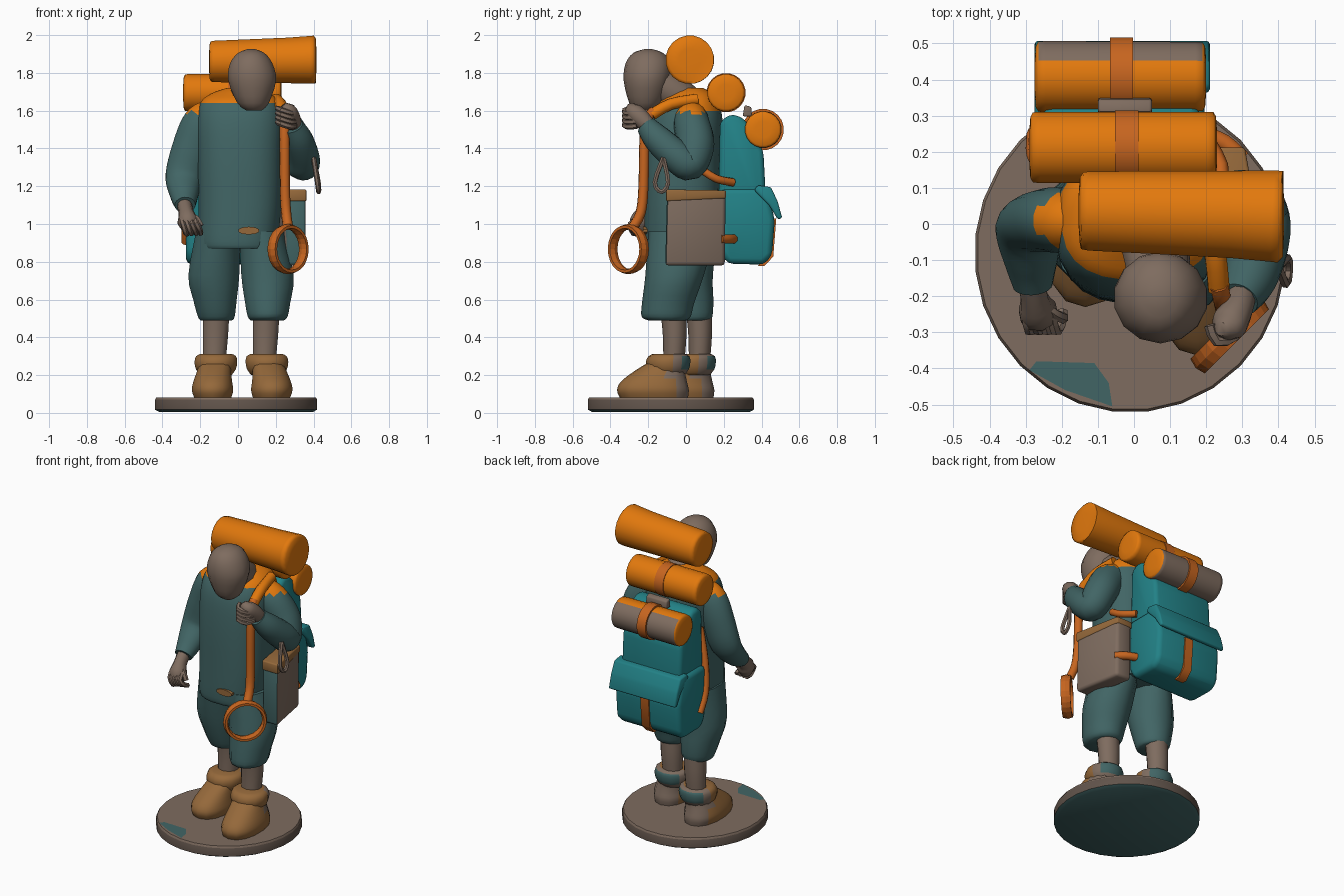
import bpy, bmesh, math
from mathutils import Vector

cube = bpy.data.objects.get("Cube")
if cube:
    bpy.data.objects.remove(cube, do_unlink=True)


def material(name, rgb):
    m = bpy.data.materials.new(name)
    m.use_nodes = True
    m.diffuse_color = (*rgb, 1)
    m.node_tree.nodes["Principled BSDF"].inputs["Base Color"].default_value = (*rgb, 1)
    return m


ORANGE = material("orange", (0.76, 0.19, 0.004))
STRAP = material("burnt orange", (0.57, 0.13, 0.014))
TEAL = material("bright teal", (0.016, 0.22, 0.24))
CLOTH = material("grey teal", (0.053, 0.13, 0.13))
BROWN = material("grey brown", (0.21, 0.15, 0.115))
TAN = material("tan", (0.3, 0.14, 0.043))
DARK = material("dark brown", (0.12, 0.088, 0.07))


def finish(name, bm, mat, angle=50):
    bmesh.ops.recalc_face_normals(bm, faces=bm.faces)
    me = bpy.data.meshes.new(name)
    bm.to_mesh(me)
    bm.free()
    me.materials.append(mat)
    me.shade_smooth()
    me.set_sharp_from_angle(angle=math.radians(angle))
    ob = bpy.data.objects.new(name, me)
    bpy.context.collection.objects.link(ob)
    return ob


def paint(ob, mat, rule):
    """Give mat to the faces whose centre and normal pass the rule."""
    ob.data.materials.append(mat)
    slot = len(ob.data.materials) - 1
    for p in ob.data.polygons:
        if rule(p.center, p.normal):
            p.material_index = slot


def spline(secs, steps):
    """Smooth a list of sections with a Catmull-Rom curve."""
    s = [Vector(v) for v in secs]
    out = []
    for i in range(len(s) - 1):
        a, b, c, d = s[max(i - 1, 0)], s[i], s[i + 1], s[min(i + 2, len(s) - 1)]
        for k in range(steps):
            t = k / steps
            out.append((2 * b + (c - a) * t + (2 * a - 5 * b + 4 * c - d) * t * t
                        + (3 * b - a - 3 * c + d) * t ** 3) / 2)
    return out + [s[-1]]


def loft(name, secs, mat, n=14, steps=3, power=2, level=False, angle=50):
    """Skin sections (x, y, z, rx, ry), either level or square to the path."""
    secs = spline(secs, steps)
    pts = [Vector(s[:3]) for s in secs]
    bm = bmesh.new()
    rings, q, last = [], None, None
    for i, s in enumerate(secs):
        t = (pts[min(i + 1, len(pts) - 1)] - pts[max(i - 1, 0)]).normalized()
        q = t.to_track_quat('Z', 'Y') if q is None else last.rotation_difference(t) @ q
        last = t
        ring = []
        for k in range(n):
            a = 2 * math.pi * (k + 0.5) / n
            c, d = math.cos(a), math.sin(a)
            v = Vector((math.copysign(abs(c) ** (2 / power), c) * s[3],
                        math.copysign(abs(d) ** (2 / power), d) * s[4], 0))
            ring.append(bm.verts.new(pts[i] + (v if level else q @ v)))
        rings.append(ring)
    for r0, r1 in zip(rings, rings[1:]):
        for k in range(n):
            j = (k + 1) % n
            bm.faces.new((r0[k], r0[j], r1[j], r1[k]))
    bm.faces.new(rings[0])
    bm.faces.new(rings[-1])
    return finish(name, bm, mat, angle)


def rod(name, pts, r, mat, n=8, steps=3):
    return loft(name, [(*p, r, r) for p in pts], mat, n, steps)


def prism(name, profile, x0, x1, mat, bevel=0.0, skew=0.0):
    """Extrude a (y, z) profile along x, round its edges and skew it in plan."""
    bm = bmesh.new()
    face = bm.faces.new([bm.verts.new((x0, y, z)) for y, z in profile])
    ext = bmesh.ops.extrude_face_region(bm, geom=[face])
    verts = [v for v in ext["geom"] if isinstance(v, bmesh.types.BMVert)]
    bmesh.ops.translate(bm, verts=verts, vec=(x1 - x0, 0, 0))
    if bevel:
        bmesh.ops.bevel(bm, geom=bm.edges[:], offset=bevel, segments=2, profile=0.5, affect='EDGES')
    for v in bm.verts:
        v.co.x -= skew * (v.co.y + .1)
    return finish(name, bm, mat)


# Round stand with a painted patch
base = loft("stand", [(-.01, -.08, .005, .41, .42), (-.01, -.08, .017, .432, .442),
                      (-.01, -.08, .07, .432, .442), (-.01, -.08, .082, .425, .435)],
            BROWN, n=28, steps=1, level=True, angle=35)
paint(base, CLOTH, lambda c, n: n.z < -.5)
paint(base, DARK, lambda c, n: abs(n.z) < .4)
bm = bmesh.new()
bm.faces.new([bm.verts.new((x, y, .085)) for x, y in
              [(-.29, -.405), (-.27, -.38), (-.11, -.385), (-.07, -.44), (-.06, -.505), (-.19, -.46)]])
finish("stand_patch", bm, CLOTH)

# Boots and shins
for side, cx, cy, turn in (("left", .15, -.085, .32), ("right", -.115, .05, -.22)):
    def at(y, z, rx, ry):
        return (cx - turn * y, cy + y, z, rx, ry)
    boot = loft(side + "_boot", [at(-.085, .08, .1, .18), at(-.09, .12, .112, .19), at(-.085, .165, .105, .175),
                                 at(-.055, .22, .092, .135), at(-.01, .27, .085, .1)],
                TAN, level=True, power=2.3)
    paint(boot, BROWN, lambda c, n: c.y > cy)
    cuff = loft(side + "_boot_cuff", [at(-.01, .2, .085, .085), at(-.01, .23, .108, .11), at(-.01, .27, .116, .118),
                                      at(-.005, .3, .108, .108), at(-.005, .312, .085, .085)],
                TAN, steps=2, level=True)
    paint(cuff, BROWN, lambda c, n: c.y > cy + .02)
    paint(cuff, CLOTH, lambda c, n: n.y > .65 and c.z > .23)
    loft(side + "_shin", [(cx - .01, cy + .02, .25, .06, .055), (cx - .005, cy + .025, .4, .07, .062),
                          (cx, cy + .02, .52, .072, .068)], BROWN, n=10, level=True)

# Short trouser legs, baggy above the hem
loft("left_trouser_leg", [(.155, -.1, .49, .09, .1), (.157, -.105, .51, .108, .13), (.157, -.095, .58, .122, .138),
                          (.156, -.06, .73, .142, .155), (.125, -.02, .96, .12, .18)], CLOTH, level=True)
loft("right_trouser_leg", [(-.115, .035, .49, .085, .085), (-.115, .035, .51, .1, .105),
                           (-.122, .02, .6, .118, .125), (-.128, .0, .73, .138, .142),
                           (-.105, -.01, .96, .12, .18)], CLOTH, level=True)

# Jacket with orange shoulder yoke
jacket = loft("jacket", [(.0, -.01, .87, .205, .2), (.0, -.015, .91, .212, .205), (.01, -.02, 1.1, .22, .2),
                         (.01, -.015, 1.35, .225, .2), (.01, .0, 1.54, .23, .195),
                         (.01, .01, 1.64, .21, .165), (.015, .025, 1.69, .16, .12), (.03, .02, 1.72, .09, .07)],
              CLOTH, n=24, steps=4, power=2.5, level=True)
paint(jacket, ORANGE, lambda c, n: c.z > (1.6 if c.y > 0 else 1.642))
loft("belt_buckle", [(.057, -.2, .965, .058, .021), (.057, -.228, .965, .058, .021)], TAN, n=10, steps=1)

# Neck and plain head
loft("neck", [(.04, .01, 1.64, .1, .09), (.06, -.07, 1.7, .095, .095), (.07, -.16, 1.76, .085, .085)], BROWN, n=12)
loft("head", [(.085, -.22, 1.6, .04, .04), (.08, -.215, 1.64, .085, .085), (.075, -.207, 1.76, .13, .123),
              (.07, -.2, 1.85, .115, .12), (.07, -.2, 1.905, .072, .08), (.07, -.2, 1.926, .02, .02)],
     BROWN, level=True)

# Arms: right hangs down, left bends up to hold the strap
right_sleeve = loft("right_sleeve", [(-.13, .01, 1.59, .07, .08), (-.185, .01, 1.53, .09, .11),
                                     (-.24, .01, 1.4, .088, .11), (-.285, -.01, 1.25, .076, .1),
                                     (-.285, -.1, 1.15, .065, .075), (-.28, -.17, 1.1, .05, .055)],
                    CLOTH, n=20, steps=5)
left_sleeve = loft("left_sleeve", [(.13, .02, 1.59, .08, .08), (.22, .03, 1.53, .095, .105),
                                   (.3, .05, 1.42, .1, .1), (.34, .02, 1.32, .09, .09),
                                   (.345, -.05, 1.36, .085, .085), (.32, -.15, 1.45, .075, .075),
                                   (.29, -.21, 1.52, .055, .055)], CLOTH, n=20, steps=5)
for sleeve in (right_sleeve, left_sleeve):
    paint(sleeve, ORANGE, lambda c, n: c.z > 1.59 and c.y > -.16)
loft("right_hand", [(-.285, -.15, 1.11, .04, .04), (-.275, -.21, 1.06, .04, .045), (-.265, -.245, 1.01, .055, .055),
                    (-.26, -.25, .96, .03, .035)], BROWN, n=10)
loft("left_hand", [(.3, -.19, 1.51, .04, .04), (.285, -.24, 1.56, .045, .05), (.26, -.28, 1.6, .05, .045),
                   (.24, -.29, 1.63, .02, .02)], BROWN, n=10)
for i in range(4):
    d = i * .024
    rod("right_finger", [(-.3 + d, -.25, 1.03), (-.29 + d, -.295, 1.0), (-.275 + d, -.28, .95 + d * .3),
                         (-.27 + d, -.24, .95)], .015, BROWN, n=6, steps=2)
    rod("left_finger", [(.3, -.26, 1.52 + d), (.28, -.31, 1.515 + d), (.23, -.325, 1.53 + d),
                        (.21, -.28, 1.54 + d)], .016, BROWN, n=6, steps=2)
rod("right_thumb", [(-.26, -.22, 1.05), (-.22, -.25, 1.03), (-.195, -.26, .99)], .016, BROWN, n=6)

# Cord loop on the left sleeve
rod("cord_loop", [(.4, -.12, 1.35), (.42, -.165, 1.22), (.427, -.13, 1.17), (.425, -.095, 1.22),
                  (.4, -.12, 1.35)], .013, BROWN, n=6)

# Long strap ending in a hanging ring
rod("shoulder_strap", [(.2, .06, 1.66), (.225, -.08, 1.635), (.235, -.18, 1.58)], .032, ORANGE)
rod("front_strap", [(.235, -.17, 1.6), (.246, -.215, 1.52), (.248, -.225, 1.2), (.255, -.24, 1.06),
                    (.265, -.28, .985)], .027, STRAP)
bpy.ops.mesh.primitive_torus_add(location=(.265, -.305, .867), rotation=(math.pi / 2, 0, math.pi / 4),
                                 major_radius=.118, minor_radius=.015, major_segments=24, minor_segments=6)
ring = bpy.context.object
ring.name = "strap_ring"
ring.scale.z = 2.2
ring.data.materials.append(STRAP)

# Side pouch with trimmed top
pouch = prism("side_pouch", [(-.11, .78), (.205, .78), (.21, 1.175), (-.1, 1.175)], .25, .36, BROWN, .018, .18)
paint(pouch, CLOTH, lambda c, n: n.y < -.8)
prism("pouch_trim", [(-.105, 1.12), (.212, 1.135), (.212, 1.178), (-.105, 1.183)], .247, .363, TAN, .008, .18)

# Backpack body, pocket and flap
prism("backpack_body", [(.17, 1.0), (.18, 1.54), (.23, 1.58), (.29, 1.57), (.36, 1.5), (.41, 1.38), (.43, 1.0)],
      -.25, .18, TEAL, .025)
prism("backpack_pocket", [(.18, .85), (.22, .79), (.41, .785), (.455, .83), (.47, 1.02), (.43, 1.19), (.18, 1.19)],
      -.275, .195, TEAL, .03)
prism("pocket_flap", [(.36, 1.18), (.38, 1.205), (.45, 1.195), (.485, 1.12), (.51, 1.03), (.485, 1.025), (.44, 1.1)],
      -.275, .21, TEAL, .01)
prism("pocket_strap", [(.38, .778), (.415, .777), (.462, .828), (.478, 1.03), (.45, 1.03), (.44, .84)],
      -.06, 0, STRAP)

# Bed rolls with slightly domed ends, and their bands
for name, x0, x1, y0, y1, z0, z1, r0, r1 in (("top_roll", -.153, .415, .037, .02, 1.86, 1.87, .11, .13),
                                             ("middle_roll", -.29, .23, .212, .212, 1.695, 1.695, .1, .1),
                                             ("lower_roll", -.275, .2, .408, .408, 1.5, 1.5, .1, .097)):
    secs = []
    for x, t, k in ((x0, 0, .45), (x0 + .003, 0, .85), (x0 + .01, 0, .98), (x0 + .03, .05, 1),
                    (x1 - .15, .6, 1), (x1 - .03, .9, 1), (x1 - .01, 1, .99), (x1 - .003, 1, .87), (x1, 1, .45)):
        r = (r0 + (r1 - r0) * t) * k
        secs.append((x, y0 + (y1 - y0) * t, z0 + (z1 - z0) * t, r, r))
    roll = loft(name, secs, ORANGE, n=20, steps=1, angle=75)
    if name == "lower_roll":
        paint(roll, BROWN, lambda c, n: abs(n.x) < .6 and (n.y > .5 or n.z < -.5))
    if name != "top_roll":
        bx, r = (-.02, .104) if name == "middle_roll" else (-.035, .11)
        loft(name + "_band", [(bx - .032, y0, z0, r, r), (bx + .032, y0, z0, r, r)], STRAP, n=20, steps=1)
prism("roll_buckle", [(.3, 1.57), (.35, 1.57), (.345, 1.62), (.31, 1.63)], -.1, .05, BROWN, .008)

# Side and shoulder straps of the pack
rod("right_pack_strap", [(-.2, .14, 1.4), (-.25, .16, 1.2), (-.275, .19, 1.02), (-.275, .25, .9)], .023, STRAP)
rod("left_upper_strap", [(.235, .08, 1.29), (.24, .16, 1.24), (.19, .25, 1.22)], .022, STRAP)
rod("left_lower_strap", [(.3, .18, .92), (.25, .225, .92), (.19, .25, .92)], .025, STRAP)
